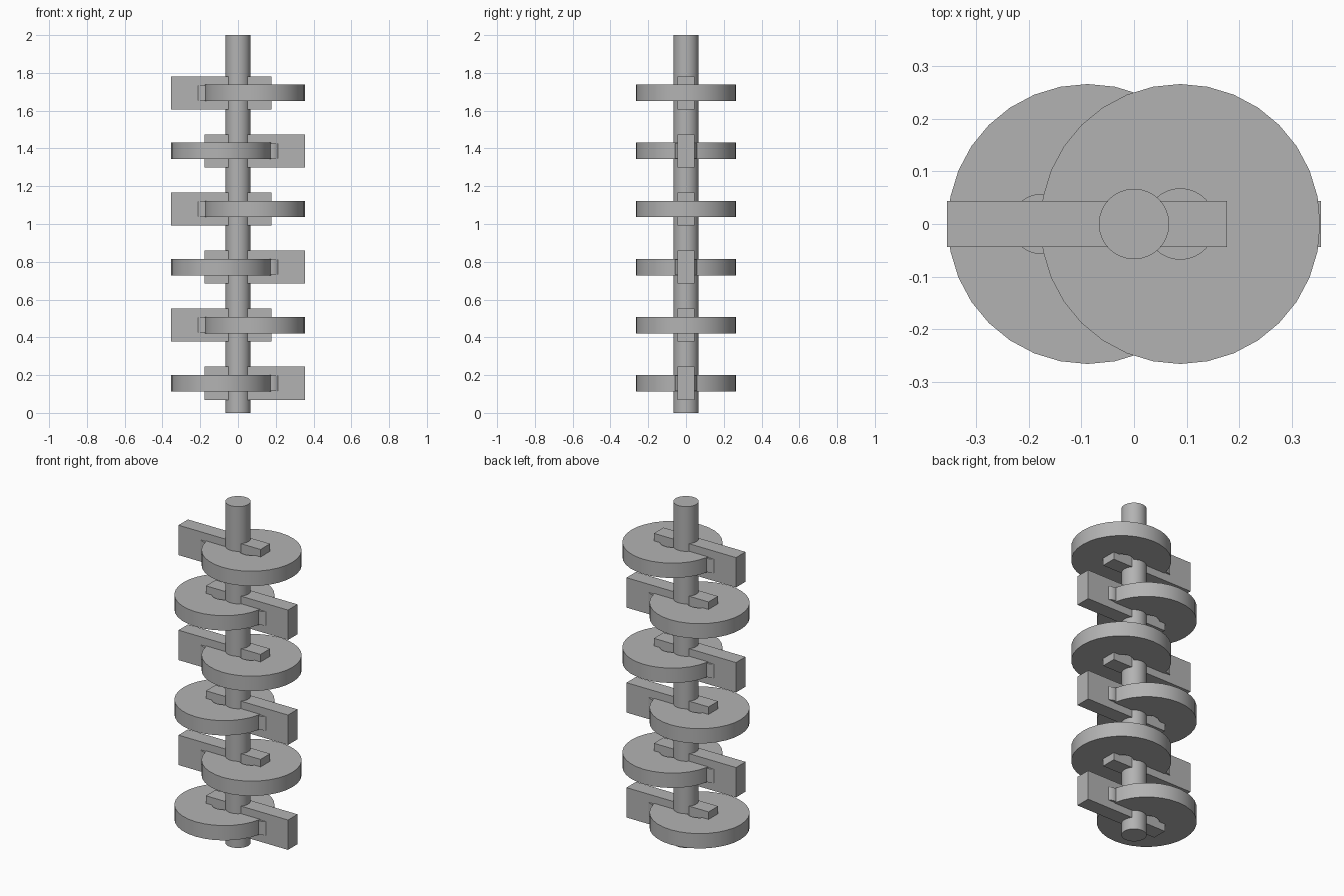
import bpy
import bmesh
import math
from mathutils import Matrix, Vector

cube = bpy.data.objects.get("Cube")
if cube:
    bpy.data.objects.remove(cube, do_unlink=True)

# Single plain grey metal
grey = bpy.data.materials.new("grey_metal")
grey.use_nodes = True
colour = (0.45, 0.45, 0.45, 1)
grey.diffuse_color = colour
grey.node_tree.nodes["Principled BSDF"].inputs["Base Color"].default_value = colour

SIDES = 32
LEVELS = 6
FIRST_Z = 0.157
SPACING = 0.3075


def finish(obj, name, smooth=True):
    obj.name = name
    obj.data.materials.append(grey)
    if smooth:
        bpy.ops.object.select_all(action="DESELECT")
        obj.select_set(True)
        bpy.context.view_layer.objects.active = obj
        bpy.ops.object.shade_smooth_by_angle(angle=math.radians(30))
    return obj


def cylinder(name, radius, height, centre):
    bpy.ops.mesh.primitive_cylinder_add(
        vertices=SIDES, radius=radius, depth=height, location=centre)
    return finish(bpy.context.object, name)


def box(name, size, centre):
    bpy.ops.mesh.primitive_cube_add(size=1, location=centre)
    obj = bpy.context.object
    obj.data.transform(Matrix.Diagonal((*size, 1)))
    return finish(obj, name, smooth=False)


def pierced_disc(name, outer, inner, height, centre):
    """Flat ring extruded upwards into a disc with a central bore."""
    bm = bmesh.new()
    for radius in (outer, inner):
        bmesh.ops.create_circle(bm, segments=SIDES, radius=radius)
    bmesh.ops.bridge_loops(bm, edges=bm.edges[:])
    bmesh.ops.translate(bm, verts=bm.verts, vec=(0, 0, -height / 2))
    top = bmesh.ops.extrude_face_region(bm, geom=bm.faces[:])["geom"]
    verts = [g for g in top if isinstance(g, bmesh.types.BMVert)]
    bmesh.ops.translate(bm, verts=verts, vec=Vector((0, 0, height)))
    bmesh.ops.recalc_face_normals(bm, faces=bm.faces)
    mesh = bpy.data.meshes.new(name)
    bm.to_mesh(mesh)
    bm.free()
    obj = bpy.data.objects.new(name, mesh)
    obj.location = centre
    bpy.context.collection.objects.link(obj)
    return finish(obj, name)


# Central upright shaft
cylinder("shaft", 0.067, 2.0, (0, 0, 1))

# Eccentric discs with counterweight bars, alternating side to side
for i in range(LEVELS):
    z = FIRST_Z + i * SPACING
    side = 1 if i % 2 else -1
    n = i + 1
    pierced_disc(f"eccentric_disc_{n}", 0.266, 0.067, 0.087, (side * 0.088, 0, z))
    box(f"counterweight_bar_{n}", (0.532, 0.088, 0.175), (-side * 0.089, 0, z))
    cylinder(f"pivot_pin_{n}", 0.057, 0.08, (-side * 0.177, 0, z))
